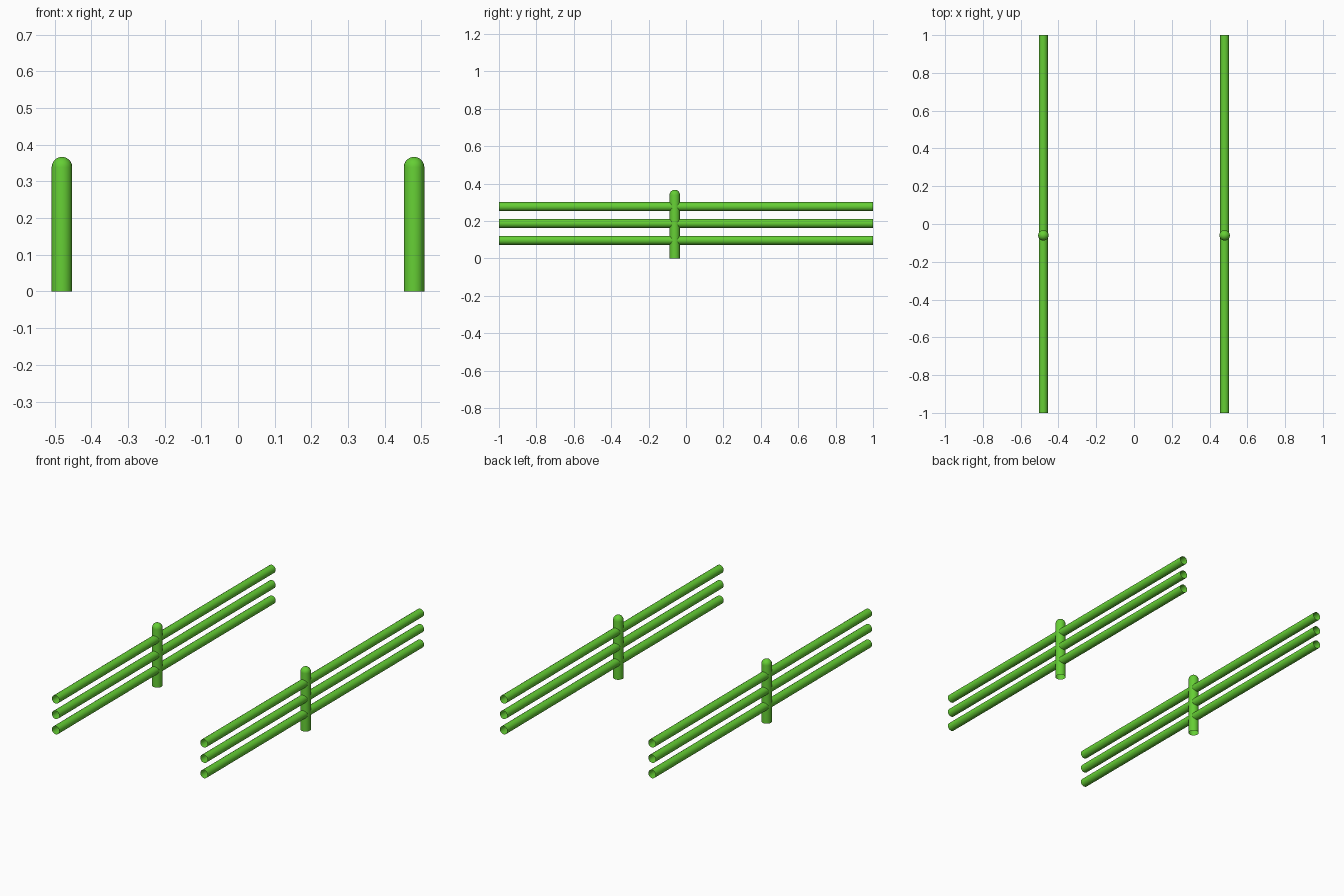
import bpy, bmesh, math
from mathutils import Matrix

if "Cube" in bpy.data.objects:
    bpy.data.objects.remove(bpy.data.objects["Cube"])

SIDES = 16
green = bpy.data.materials.new("bright_green")
green.diffuse_color = (0.13, 0.62, 0.035, 1)
green.use_nodes = True
green.node_tree.nodes["Principled BSDF"].inputs["Base Color"].default_value = green.diffuse_color


def lathe(name, profile, matrix):
    """Spin a (radius, height) profile round z, leaving open ends open."""
    bm = bmesh.new()
    rings = []
    for r, z in profile:
        if r < 1e-6:
            rings.append([bm.verts.new((0, 0, z))] * SIDES)
        else:
            rings.append([bm.verts.new((r * math.cos(2 * math.pi * i / SIDES),
                                        r * math.sin(2 * math.pi * i / SIDES), z))
                          for i in range(SIDES)])
    for low, high in zip(rings, rings[1:]):
        for i in range(SIDES):
            j = (i + 1) % SIDES
            corners = [low[i], low[j], high[j], high[i]]
            bm.faces.new(list(dict.fromkeys(corners)))
    bm.transform(matrix)
    for f in bm.faces:
        f.smooth = True
    mesh = bpy.data.meshes.new(name)
    bm.to_mesh(mesh)
    bm.free()
    mesh.materials.append(green)
    obj = bpy.data.objects.new(name, mesh)
    bpy.context.collection.objects.link(obj)
    return obj


# Post profile: straight shaft with a rounded top
R, TOP = 0.028, 0.367
dome = [(R * math.cos(a * math.pi / 12), TOP - R + R * math.sin(a * math.pi / 12))
        for a in range(6)]
post = [(R, 0)] + dome + [(0, TOP)]

# Rail profile: open tube
rail = [(0.024, -1), (0.024, 1)]
along_y = Matrix.Rotation(-math.pi / 2, 4, 'X')

for side, x in (("left", -0.48), ("right", 0.48)):
    lathe(f"{side}_post", post, Matrix.Translation((x, -0.06, 0)))
    for level, z in (("lower", 0.097), ("middle", 0.187), ("upper", 0.277)):
        lathe(f"{side}_{level}_rail", rail, Matrix.Translation((x, 0, z)) @ along_y)
